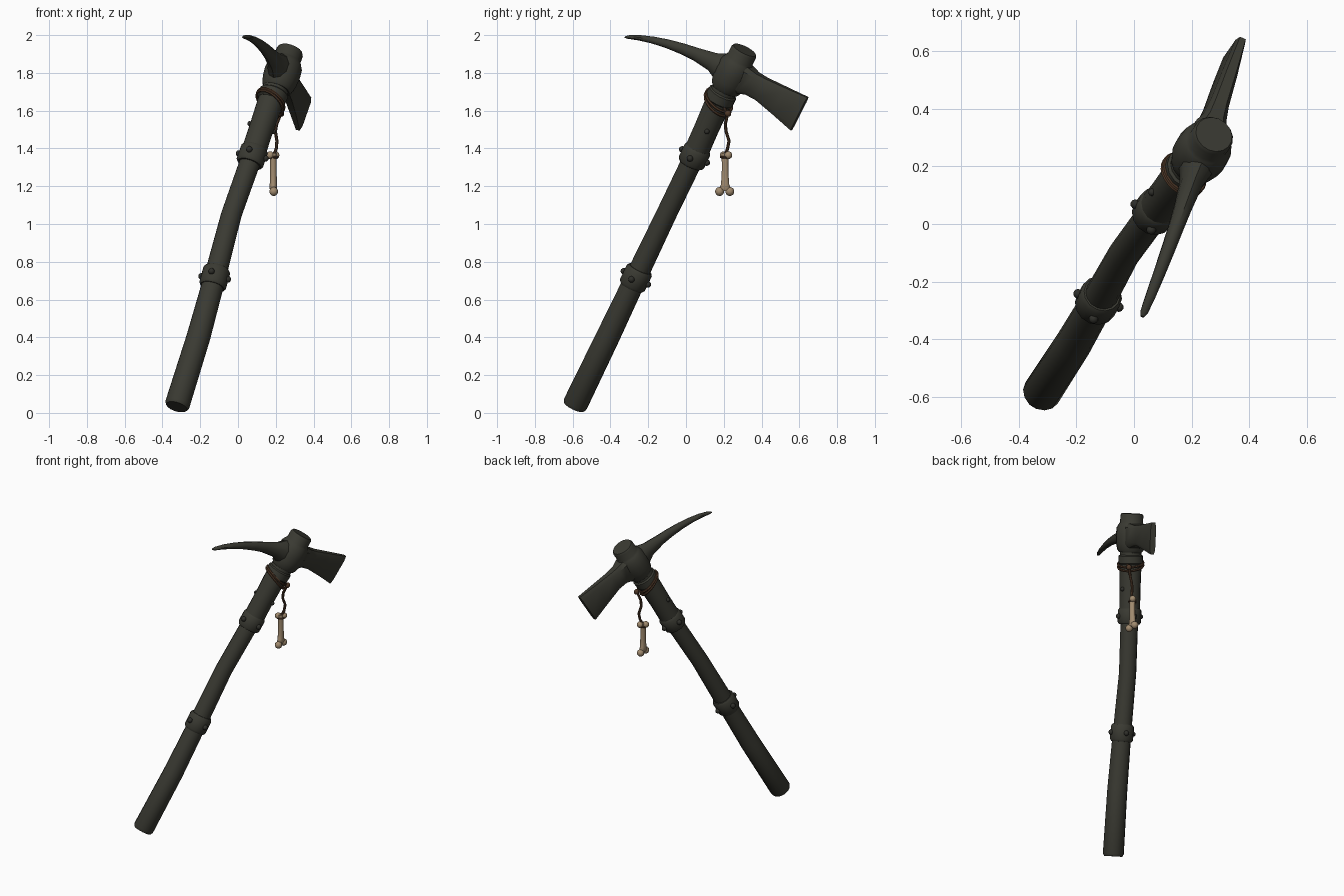
import bpy, bmesh, math
from mathutils import Vector as V

if "Cube" in bpy.data.objects:
    bpy.data.objects.remove(bpy.data.objects["Cube"])


def material(name, rgb):
    m = bpy.data.materials.new(name)
    m.diffuse_color = (*rgb, 1)
    m.use_nodes = True
    m.node_tree.nodes["Principled BSDF"].inputs["Base Color"].default_value = m.diffuse_color
    return m


IRON = material("dark olive iron", (0.042, 0.042, 0.032))
STUD = material("dark stud metal", (0.028, 0.028, 0.023))
CORD = material("brown leather", (0.075, 0.038, 0.02))
BONE = material("old bone", (0.36, 0.26, 0.16))


def finish(bm, name, mat, angle=40):
    bmesh.ops.recalc_face_normals(bm, faces=bm.faces)
    me = bpy.data.meshes.new(name)
    bm.to_mesh(me)
    bm.free()
    ob = bpy.data.objects.new(name, me)
    bpy.context.collection.objects.link(ob)
    me.materials.append(mat)
    bpy.ops.object.select_all(action='DESELECT')
    ob.select_set(True)
    bpy.context.view_layer.objects.active = ob
    bpy.ops.object.shade_smooth_by_angle(angle=math.radians(angle))
    return ob


def loft(name, rings, mat, closed=False, angle=40):
    """Skin a list of point rings."""
    bm = bmesh.new()
    rv = [[bm.verts.new(p) for p in r] for r in rings]
    n = len(rv[0])
    pairs = list(zip(rv, rv[1:])) + ([(rv[-1], rv[0])] if closed else [])
    for a, b in pairs:
        for i in range(n):
            bm.faces.new((a[i], a[(i + 1) % n], b[(i + 1) % n], b[i]))
    if not closed:
        bm.faces.new(rv[0][::-1])
        bm.faces.new(rv[-1])
    return finish(bm, name, mat, angle)


def oval(c, a, b, n=14):
    return [c + a * math.cos(t) + b * math.sin(t)
            for t in (2 * math.pi * i / n for i in range(n))]


def tube(name, path, radii, mat, n=14, closed=False):
    pts = [V(p) for p in path]
    m = len(pts)
    rings = []
    for i, p in enumerate(pts):
        if closed:
            d = pts[(i + 1) % m] - pts[i - 1]
        else:
            d = pts[min(i + 1, m - 1)] - pts[max(i - 1, 0)]
        d.normalize()
        a = d.cross(S0).normalized()
        rings.append(oval(p, a * radii[i], d.cross(a) * radii[i], n))
    return loft(name, rings, mat, closed)


def ball(name, c, r, mat):
    bm = bmesh.new()
    bmesh.ops.create_uvsphere(bm, u_segments=10, v_segments=7, radius=r)
    bmesh.ops.translate(bm, verts=bm.verts, vec=c)
    return finish(bm, name, mat, 60)


# head frame: U along handle, B towards the blade, S0 sideways
H = V((0.235, 0.25, 1.80))
U = V((0.30, 0.43, 0.854)).normalized()
B = V((0.263, 0.822, -0.505))
B = (B - U * B.dot(U)).normalized()
S0 = U.cross(B)

# slightly bent handle
AXIS = [V(p) for p in ((-0.325, -0.593, 0.032), (-0.21, -0.415, 0.40), (-0.122, -0.263, 0.72),
                       (-0.035, -0.105, 1.05), (0.075, 0.045, 1.36), (0.172, 0.172, 1.65))] + [H]


def at(z):
    for a, b in zip(AXIS, AXIS[1:]):
        if z <= b.z:
            return a.lerp(b, (z - a.z) / (b.z - a.z))
    return AXIS[-1]


def along(z):
    return (at(z + 0.04) - at(z - 0.04)).normalized()


start = AXIS[0] + (AXIS[1] - AXIS[0]) * 0.04
tube("handle", [AXIS[0], start] + AXIS[1:], [0.058, 0.067, 0.064, 0.059, 0.055, 0.056, 0.062, 0.062], IRON)
tube("upper_sleeve", [at(z) for z in (1.36, 1.5, 1.66, 1.74)], [0.067, 0.066, 0.07, 0.07], IRON)


# collars with bevelled rims
def collar(name, z, half, r):
    c, d = at(z), along(z)
    tube(name, [c + d * half * k for k in (-1, -0.75, 0.75, 1)],
         [r - 0.009, r, r, r - 0.009], IRON)


collar("lower_collar", 0.715, 0.055, 0.074)
collar("upper_collar", 1.36, 0.05, 0.075)
collar("neck_collar", 1.675, 0.03, 0.079)


# studs around the collars and sleeve
def studs(name, z, r, angles, size=0.017):
    d = along(z)
    a = d.cross(V((0, 1, 0))).normalized()   # faces -x
    b = d.cross(a)                            # faces +y or -y
    for i, t in enumerate(angles):
        t = math.radians(t)
        ball(f"{name}_{i}", at(z) + (a * math.cos(t) + b * math.sin(t)) * r, size, STUD)


studs("lower_stud", 0.715, 0.075, (70, 160, 250, 340))
studs("upper_stud", 1.36, 0.076, (70, 160, 250, 340))
studs("sleeve_stud", 1.51, 0.066, (0, 180), 0.014)


def local(b, u, s=0):
    return H + B * b + U * u + S0 * s


# socket of the head, with the cap on top
prof = [(-0.105, 0.072), (-0.09, 0.083), (-0.05, 0.093), (0.0, 0.097), (0.05, 0.093),
        (0.075, 0.08), (0.085, 0.073), (0.13, 0.073), (0.142, 0.066)]
loft("head_socket", [oval(local(0, u), B * r, S0 * r, 16) for u, r in prof], IRON)

# curved pick: along B, height centre, half height, half thickness
pick = [(0.0, 0.0, 0.085, 0.07), (-0.085, -0.005, 0.075, 0.055), (-0.13, -0.008, 0.053, 0.04),
        (-0.23, -0.02, 0.037, 0.031), (-0.31, -0.034, 0.031, 0.027), (-0.40, -0.055, 0.025, 0.024),
        (-0.48, -0.08, 0.02, 0.021), (-0.55, -0.108, 0.016, 0.018), (-0.605, -0.136, 0.011, 0.014),
        (-0.62, -0.145, 0.005, 0.007)]
loft("pick_spike", [oval(local(b, u), U * h, S0 * t, 10) for b, u, h, t in pick], IRON)

# flared axe blade: along B, lower edge, upper edge, half thickness
blade = [(0.0, -0.085, 0.085, 0.07), (0.08, -0.075, 0.078, 0.06), (0.12, -0.06, 0.07, 0.042),
         (0.18, -0.057, 0.072, 0.034), (0.30, -0.077, 0.086, 0.028), (0.428, -0.102, 0.102, 0.018)]
rings = []
for b, lo, hi, t in blade:
    m = (hi - lo) * 0.15
    rings.append([local(b, u, s) for u, s in
                  ((lo, -t * .6), (lo + m, -t), (hi - m, -t), (hi, -t * .6),
                   (hi, t * .6), (hi - m, t), (lo + m, t), (lo, t * .6))])
loft("axe_blade", rings, IRON)

# leather cord wound round the neck
for k, (z, tilt) in enumerate(((1.655, 0.028), (1.64, 0.036))):
    c, d = at(z), along(z)
    a = d.cross(S0).normalized()
    s = d.cross(a)
    q = V((0.6, 0.5, 0))
    ring = []
    for p in oval(V((0, 0, 0)), a * 0.08, s * 0.08, 24):
        ring.append(c + p - d * tilt * p.dot(q) / 0.06)
    rr = []
    for p in ring:
        o = p - c
        o = (o - d * o.dot(d)).normalized()
        rr.append(oval(p, o * 0.008, d * 0.008, 6))
    loft(f"cord_wrap_{k}", rr, CORD, closed=True)

# knot and hanging thong
ball("cord_knot", V((0.228, 0.222, 1.585)), 0.018, CORD)
tube("hanging_thong", [(0.222, 0.20, 1.62), (0.225, 0.22, 1.58), (0.205, 0.208, 1.53), (0.198, 0.212, 1.49),
                       (0.206, 0.228, 1.44), (0.203, 0.22, 1.40), (0.188, 0.208, 1.36)], [0.009] * 7, CORD, 8)
tube("thong_loop", [V((0.188, 0.207, 1.353)) + V((0.021 * math.cos(t), 0.021 * math.sin(t), 0))
                    for t in (math.pi * i / 6 for i in range(12))], [0.006] * 12, CORD, 6, True)

# bone charm: shaft and paired knuckles
bone = [(1.375, 0.016, 0.02), (1.35, 0.017, 0.02), (1.32, 0.018, 0.018), (1.26, 0.018, 0.019),
        (1.21, 0.019, 0.023), (1.185, 0.019, 0.034), (1.175, 0.014, 0.03)]
loft("bone_shaft", [oval(V((0.187, 0.207, z)), V((rx, 0, 0)), V((0, ry, 0)), 10)
                    for z, rx, ry in bone], BONE, angle=60)
for i, side in enumerate((-1, 1)):
    ball(f"bone_lower_knuckle_{i}", V((0.189, 0.205 + side * 0.027, 1.172)), 0.024, BONE)
    ball(f"bone_upper_knuckle_{i}", V((0.185 + side * 0.014, 0.212 + side * 0.012, 1.364)), 0.021, BONE)
